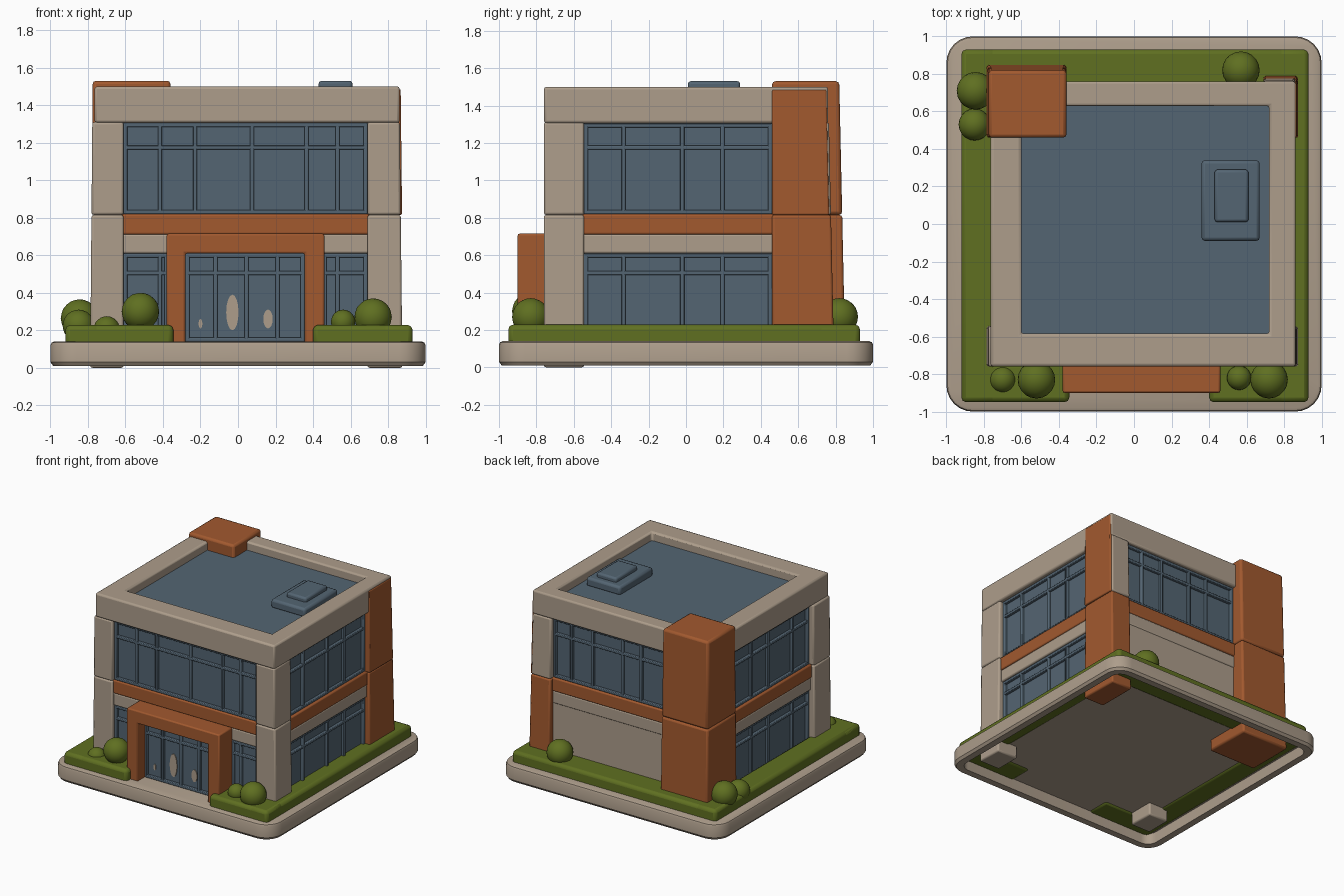
import bpy, bmesh, math

if "Cube" in bpy.data.objects:
    bpy.data.objects.remove(bpy.data.objects["Cube"])


def material(name, rgb):
    m = bpy.data.materials.new(name)
    m.diffuse_color = (*rgb, 1)
    m.use_nodes = True
    m.node_tree.nodes["Principled BSDF"].inputs["Base Color"].default_value = m.diffuse_color
    return m


TAN = material("tan_concrete", (0.42, 0.34, 0.26))
ORANGE = material("orange_cladding", (0.36, 0.10, 0.028))
BLUE = material("blue_glass", (0.088, 0.130, 0.170))
GREEN = material("hedge_green", (0.115, 0.160, 0.015))


def finish(name, bm, mat, bevel=0.0):
    bmesh.ops.recalc_face_normals(bm, faces=bm.faces)
    me = bpy.data.meshes.new(name)
    bm.to_mesh(me)
    bm.free()
    me.materials.append(mat)
    ob = bpy.data.objects.new(name, me)
    bpy.context.collection.objects.link(ob)
    if bevel:
        b = ob.modifiers.new("bevel", "BEVEL")
        b.width, b.segments, b.limit_method = bevel, 2, "ANGLE"
    return ob


def box(name, x, y, z, mat, bevel=0.01, flare=False):
    """Box from three (min, max) ranges; flare leans the outer walls outwards at the foot."""
    bm = bmesh.new()
    bmesh.ops.create_cube(bm, size=1)
    for v in bm.verts:
        v.co = [r[0] if c < 0 else r[1] for c, r in zip(v.co, (x, y, z))]
        if flare:
            f = (1.5 - v.co.z) / 1.36
            if v.co.x > 0.7:
                v.co.x += 0.015 * f
            if v.co.x < -0.7:
                v.co.x -= 0.012 * f
            if v.co.y > 0.7:
                v.co.y += 0.03 * f
    return finish(name, bm, mat, bevel)


def loft(name, sections, mat, caps=True, bevel=0.0):
    """Join closed point loops into a skin; without caps the loops close into a ring."""
    bm = bmesh.new()
    loops = [[bm.verts.new(p) for p in s] for s in sections]
    n = len(loops[0])
    pairs = list(zip(loops, loops[1:]))
    if not caps:
        pairs.append((loops[-1], loops[0]))
    for a, b in pairs:
        for i in range(n):
            j = (i + 1) % n
            bm.faces.new((a[i], a[j], b[j], b[i]))
    if caps:
        bm.faces.new(loops[0])
        bm.faces.new(loops[-1])
    return finish(name, bm, mat, bevel)


def rounded(h, r, z):
    pts = []
    for k, (sx, sy) in enumerate(((1, 1), (-1, 1), (-1, -1), (1, -1))):
        for i in range(7):
            a = math.pi / 2 * (k + i / 6)
            pts.append((sx * (h - r) + r * math.cos(a), sy * (h - r) + r * math.sin(a), z))
    return pts


def rect(x0, x1, y0, y1, z):
    return [(x0, y0, z), (x1, y0, z), (x1, y1, z), (x0, y1, z)]


# Rounded base slab, hollow underneath
loft("base_slab", [rounded(*s) for s in (
    (0.93, 0.08, 0.10), (0.93, 0.08, 0.01), (0.985, 0.125, 0.01), (1.0, 0.14, 0.03),
    (1.0, 0.14, 0.12), (0.994, 0.134, 0.134), (0.98, 0.12, 0.14))], TAN)

# Glass core and floor bands
box("glass_core", (-0.715, 0.81), (-0.71, 0.71), (0.12, 1.40), BLUE, 0)
box("orange_band", (-0.755, 0.85), (-0.74, 0.745), (0.71, 0.82), ORANGE)
box("tan_band", (-0.75, 0.845), (-0.735, 0.74), (0.61, 0.712), TAN)
box("back_wall", (-0.40, 0.70), (0.60, 0.735), (0.12, 0.65), TAN)

# Corner columns in two storeys: lower and upper blocks meet in a groove
SPLIT = 0.815
for label, x in (("left", (-0.775, -0.61)), ("right", (0.69, 0.86))):
    box("front_column_lower_" + label, x, (-0.76, -0.545), (0.0, SPLIT), TAN, 0.012, True)
    box("front_column_upper_" + label, x, (-0.76, -0.545), (SPLIT, 1.31), TAN, 0.012, True)
box("back_column_lower", (0.69, 0.86), (0.46, 0.76), (0.01, SPLIT), ORANGE, 0.012, True)
box("back_column_upper", (0.69, 0.855), (0.47, 0.76), (SPLIT, 1.31), TAN, 0.012, True)
box("side_cladding", (0.80, 0.867), (0.46, 0.75), (SPLIT, 1.485), ORANGE, 0.008, True)

# Orange stair tower at the back left
TX, TY = (-0.775, -0.36), (0.46, 0.82)
box("tower_lower", TX, TY, (0.01, SPLIT), ORANGE, 0.015, True)
box("tower_upper", TX, TY, (SPLIT, 1.53), ORANGE, 0.018, True)

# Parapet ring, roof and roof unit
out, inn = (-0.765, 0.862, -0.76, 0.76), (-0.60, 0.72, -0.585, 0.63)
loft("parapet", [rect(*out, 1.305), rect(*out, 1.50), rect(*inn, 1.50), rect(*inn, 1.305)],
     TAN, False, 0.014)
box("roof", (-0.65, 0.76), (-0.63, 0.68), (1.37, 1.43), BLUE, 0)
box("roof_unit", (0.36, 0.67), (-0.09, 0.34), (1.42, 1.495), BLUE, 0.018)
box("roof_unit_cap", (0.43, 0.61), (0.01, 0.29), (1.48, 1.53), BLUE, 0.015)


def window(name, side, u0, u1, z0, z1, transom, posts, plane):
    """Frame, posts and transom on one wall; u runs along that wall."""
    w, d = 0.011, 0.022

    def bar(a, b, c, e):
        depth = (plane - d, plane + d)
        if side == "x":
            box(name, depth, (a, b), (c, e), BLUE, 0.005)
        else:
            box(name, (a, b), depth, (c, e), BLUE, 0.005)
    for u in (u0 + w, *posts, u1 - w):
        bar(u - w, u + w, z0, z1)
    for z in (z0 + w, transom, z1 - w):
        bar(u0, u1, z - w, z + w)


# Windows on all four walls
front = (-0.415, -0.23, 0.075, 0.365, 0.53)
side = (-0.335, -0.02, 0.195)
UP, LOW = (0.82, 1.305, 1.175), (0.14, 0.61, 0.505)
window("front_window_frame", "y", -0.61, 0.69, *UP, front, -0.71)
window("front_left_frame", "y", -0.61, -0.37, *LOW, (-0.415,), -0.71)
window("front_right_frame", "y", 0.45, 0.69, *LOW, (0.53,), -0.71)
window("back_window_frame", "y", -0.36, 0.69, *UP, (-0.1, 0.07, 0.34, 0.53), 0.71)
for label, plane in (("right", 0.81), ("left", -0.715)):
    window(label + "_upper_frame", "x", -0.545, 0.46, *UP, side, plane)
    window(label + "_lower_frame", "x", -0.545, 0.46, *LOW, side, plane)

# Entrance portal with recessed doors
loft("entrance_portal", [[(x, y, z) for x, z in (
    (-0.38, 0.13), (-0.38, 0.715), (0.46, 0.715), (0.46, 0.13),
    (0.355, 0.13), (0.355, 0.61), (-0.28, 0.61), (-0.28, 0.13))] for y in (-0.90, -0.70)],
     ORANGE, True, 0.01)
box("door_glass", (-0.29, 0.36), (-0.79, -0.70), (0.13, 0.62), BLUE, 0)
window("door_frame", "y", -0.28, 0.355, *LOW, (-0.12, 0.045, 0.21), -0.79)

# Pale door plates
for x, z, rx, rz in ((-0.03, 0.295, 0.033, 0.095), (0.16, 0.26, 0.025, 0.05), (-0.20, 0.235, 0.01, 0.025)):
    ring = [(x + rx * math.cos(a * math.pi / 8), z + rz * math.sin(a * math.pi / 8)) for a in range(16)]
    loft("door_plate", [[(px, y, pz) for px, pz in ring] for y in (-0.796, -0.788)], TAN)

# Hedges around the plot, open at the entrance
HZ = (0.09, 0.228)
for name, x, y in (("hedge_left", (-0.92, -0.73), (-0.95, 0.93)),
                   ("hedge_right", (0.76, 0.93), (-0.95, 0.93)),
                   ("hedge_back", (-0.92, 0.93), (0.70, 0.93)),
                   ("hedge_front_left", (-0.92, -0.345), (-0.95, -0.74)),
                   ("hedge_front_right", (0.40, 0.93), (-0.95, -0.74))):
    box(name, x, y, HZ, GREEN, 0.025)

# Round bushes: x, y, radius, top height
for x, y, r, top in ((-0.52, -0.83, 0.10, 0.40), (-0.70, -0.83, 0.07, 0.275),
                     (0.72, -0.83, 0.10, 0.37), (0.56, -0.82, 0.065, 0.31),
                     (0.57, 0.82, 0.10, 0.37), (-0.845, 0.71, 0.10, 0.365),
                     (-0.85, 0.53, 0.085, 0.31)):
    bm = bmesh.new()
    bmesh.ops.create_icosphere(bm, subdivisions=3, radius=r)
    bmesh.ops.translate(bm, verts=bm.verts, vec=(x, y, top - r))
    finish("bush", bm, GREEN)

# Smooth shading with sharp edges kept
for ob in bpy.context.scene.objects:
    ob.select_set(True)
    bpy.context.view_layer.objects.active = ob
bpy.ops.object.shade_smooth_by_angle(angle=math.radians(35))
